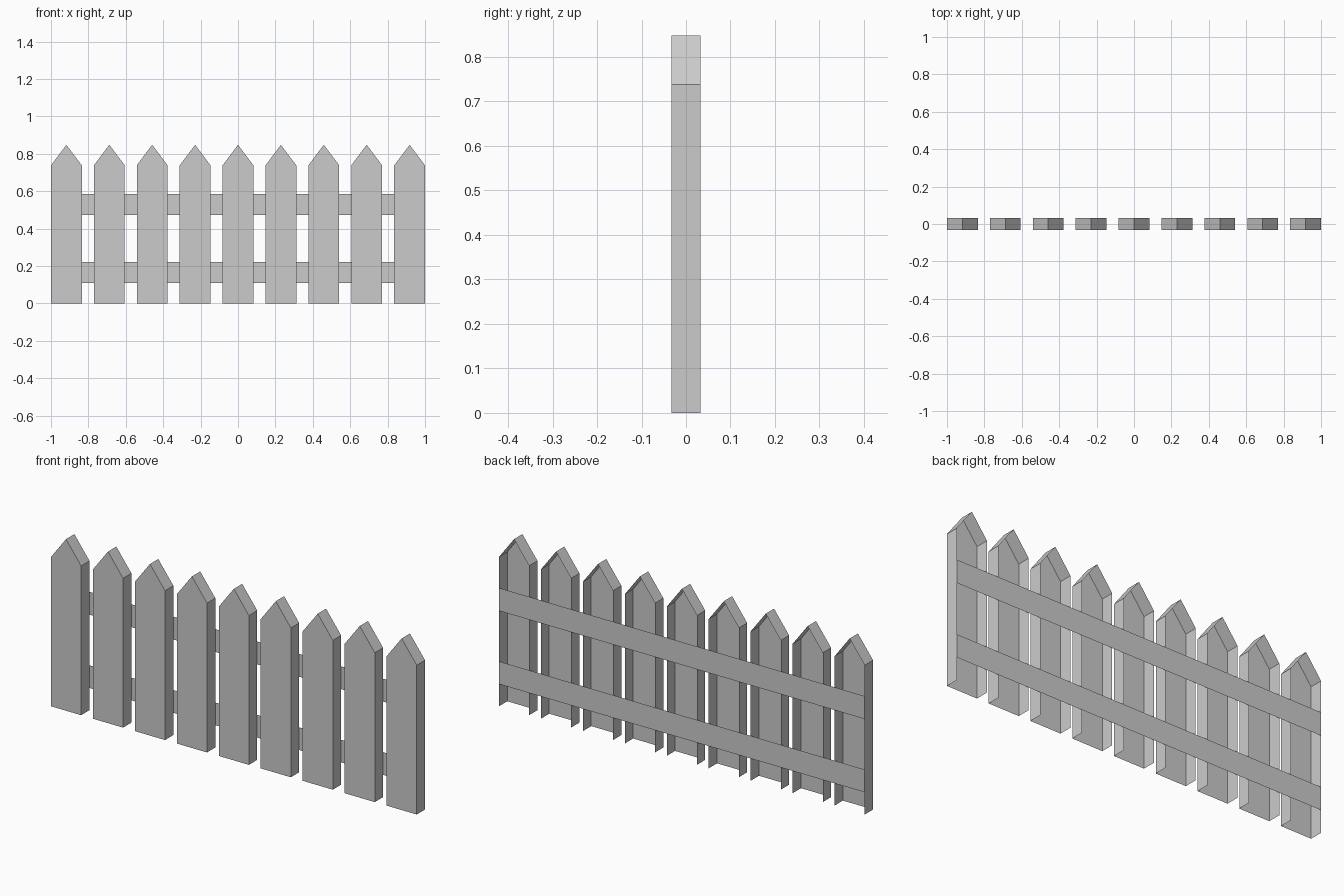
import bpy
import bmesh

cube = bpy.data.objects.get("Cube")
if cube:
    bpy.data.objects.remove(cube, do_unlink=True)

COUNT = 9
WIDTH = 0.165
SHOULDER, PEAK = 0.738, 0.848
FRONT, BACK = -0.0325, 0.0325

grey = bpy.data.materials.new("light grey paint")
grey.use_nodes = True
colour = (0.6, 0.6, 0.6, 1)
grey.diffuse_color = colour
grey.node_tree.nodes["Principled BSDF"].inputs["Base Color"].default_value = colour


def make_object(name, bm):
    mesh = bpy.data.meshes.new(name)
    bm.to_mesh(mesh)
    bm.free()
    mesh.materials.append(grey)
    obj = bpy.data.objects.new(name, mesh)
    bpy.context.collection.objects.link(obj)
    return obj


# Hollow picket: pointed front panel with folded sides, open back and bottom
def picket(name, x):
    h = WIDTH / 2
    outline = [(-h, 0), (h, 0), (h, SHOULDER), (0, PEAK), (-h, SHOULDER)]
    bm = bmesh.new()
    front = [bm.verts.new((px, FRONT, pz)) for px, pz in outline]
    back = [bm.verts.new((px, BACK, pz)) for px, pz in outline]
    bm.faces.new(front)
    for i in range(1, len(outline)):
        j = (i + 1) % len(outline)
        bm.faces.new((front[j], front[i], back[i], back[j]))
    make_object(name, bm).location.x = x


# Flat rail across the back of every picket
def rail(name, low, high):
    bm = bmesh.new()
    corners = [(1, low), (-1, low), (-1, high), (1, high)]
    bm.faces.new([bm.verts.new((x, BACK, z)) for x, z in corners])
    make_object(name, bm)


spacing = (2 - WIDTH) / (COUNT - 1)
for n in range(COUNT):
    picket(f"picket_{n + 1}", -1 + WIDTH / 2 + n * spacing)

rail("lower_rail", 0.11, 0.222)
rail("upper_rail", 0.472, 0.585)
